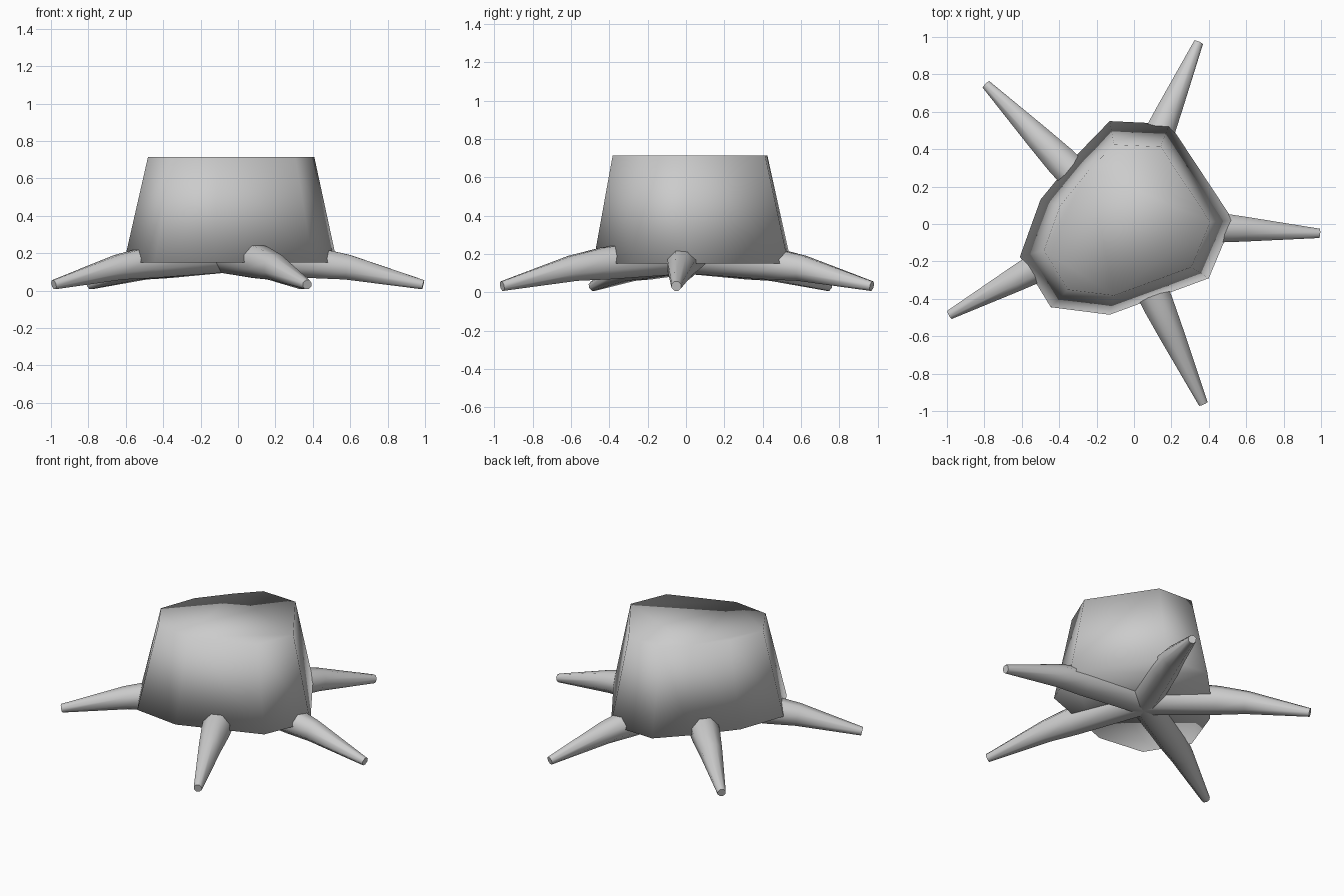
import bpy, bmesh
from math import radians, cos, sin, pi
from mathutils import Vector

cube = bpy.data.objects.get("Cube")
if cube:
    bpy.data.objects.remove(cube, do_unlink=True)

# One bark colour for everything
bark = bpy.data.materials.new("plain_grey")
bark.use_nodes = True
GREY = (0.6, 0.6, 0.6, 1)
bark.diffuse_color = GREY
bark.node_tree.nodes["Principled BSDF"].inputs["Base Color"].default_value = GREY


def loft(name, rings):
    """Skin a list of point rings and cap both ends."""
    bm = bmesh.new()
    loops = [[bm.verts.new(p) for p in ring] for ring in rings]
    n = len(loops[0])
    for a, b in zip(loops, loops[1:]):
        for i in range(n):
            j = (i + 1) % n
            bm.faces.new((a[i], a[j], b[j], b[i]))
    bm.faces.new(loops[0][::-1])
    bm.faces.new(loops[-1])
    bmesh.ops.recalc_face_normals(bm, faces=bm.faces)
    for f in bm.faces:
        f.smooth = True
    mesh = bpy.data.meshes.new(name)
    bm.to_mesh(mesh)
    bm.free()
    mesh.materials.append(bark)
    obj = bpy.data.objects.new(name, mesh)
    bpy.context.collection.objects.link(obj)
    return obj


# Trunk: irregular nine-sided tapered block, smooth all over, caps included
outline = [(-.13, .55), (.19, .535), (.53, .02), (.40, -.29), (-.13, -.485),
           (-.445, -.445), (-.61, -.175), (-.5, .13), (-.3, .375)]
middle = Vector((-.025, -.02))


def trunk_ring(scale, z):
    return [(*(middle + (Vector(p) - middle) * scale), z) for p in outline]


loft("stump_trunk", [trunk_ring(1, .15), trunk_ring(.78, .715)])

# Roots: tapered arms bending down from under the trunk to the ground
hub = Vector((-.07, .01, 0))
SIDES = 8
# share of length, height, radius
sections = [(0, .20, .11), (.45, .15, .09), (.62, .125, .072), (1, .032, .027)]


def root(name, tip_x, tip_y):
    reach = Vector((tip_x, tip_y, 0)) - hub
    centres = [hub + reach * t + Vector((0, 0, z)) for t, z, r in sections]
    rings = []
    for i, (t, z, r) in enumerate(sections):
        ahead = centres[min(i + 1, 3)] - centres[max(i - 1, 0)]
        side = ahead.cross(Vector((0, 0, 1))).normalized()
        up = side.cross(ahead).normalized()
        rings.append([centres[i] + r * (side * cos(a) + up * sin(a))
                      for a in (2 * pi * (k + .5) / SIDES for k in range(SIDES))])
    obj = loft(name, rings)
    bpy.ops.object.select_all(action='DESELECT')
    obj.select_set(True)
    bpy.context.view_layer.objects.active = obj
    bpy.ops.object.shade_smooth_by_angle(angle=radians(60))


for label, x, y in (("left", .99, -.05), ("back_left", .345, .97),
                    ("back_right", -.79, .745), ("right", -.985, -.485),
                    ("front", .37, -.96)):
    root(label + "_root", x, y)
